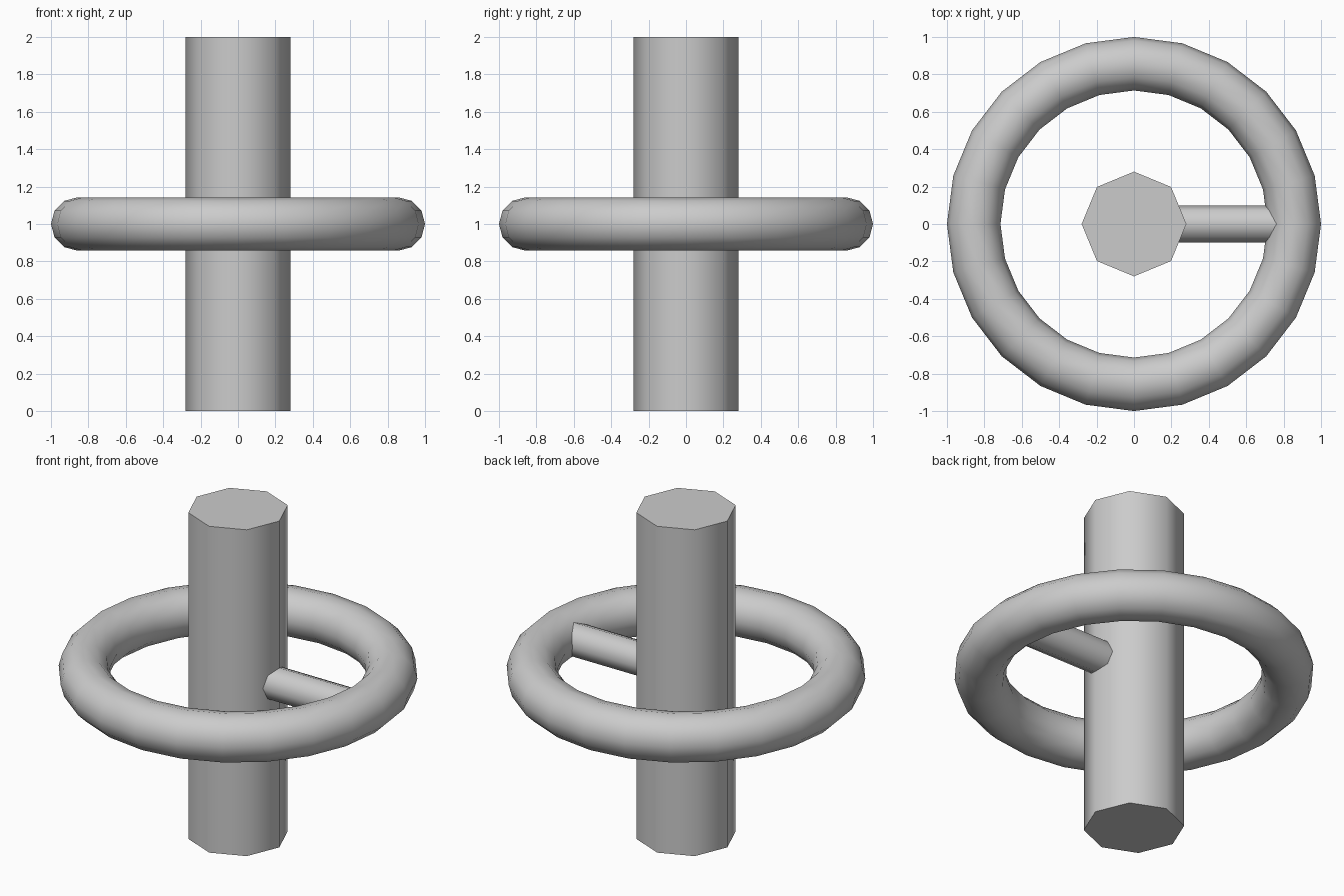
import bpy
import math

cube = bpy.data.objects.get("Cube")
if cube:
    bpy.data.objects.remove(cube, do_unlink=True)

SMOOTH = math.radians(60)

grey = bpy.data.materials.new("plain_grey")
grey.use_nodes = True
colour = (0.6, 0.6, 0.6, 1)
grey.diffuse_color = colour
grey.node_tree.nodes["Principled BSDF"].inputs["Base Color"].default_value = colour


def finish(name):
    """Name the active part, colour it and smooth its curved sides."""
    part = bpy.context.object
    part.name = part.data.name = name
    part.data.materials.append(grey)
    bpy.ops.object.shade_smooth_by_angle(angle=SMOOTH)
    return part


def octagon_rod(name, radius, length, location, rotation=(0, 0, 0)):
    bpy.ops.mesh.primitive_cylinder_add(
        vertices=8, radius=radius, depth=length,
        location=location, rotation=rotation)
    return finish(name)


# Upright post through the middle
octagon_rod("post", 0.28, 2, (0, 0, 1))

# Single spoke from the post to the ring, on the left
octagon_rod("spoke", 0.1, 0.86, (0.43, 0, 1), (0, math.pi / 2, 0))

# Ring around the post
bpy.ops.mesh.primitive_torus_add(
    major_segments=24, minor_segments=12,
    major_radius=0.857, minor_radius=0.143, location=(0, 0, 1))
finish("ring")
